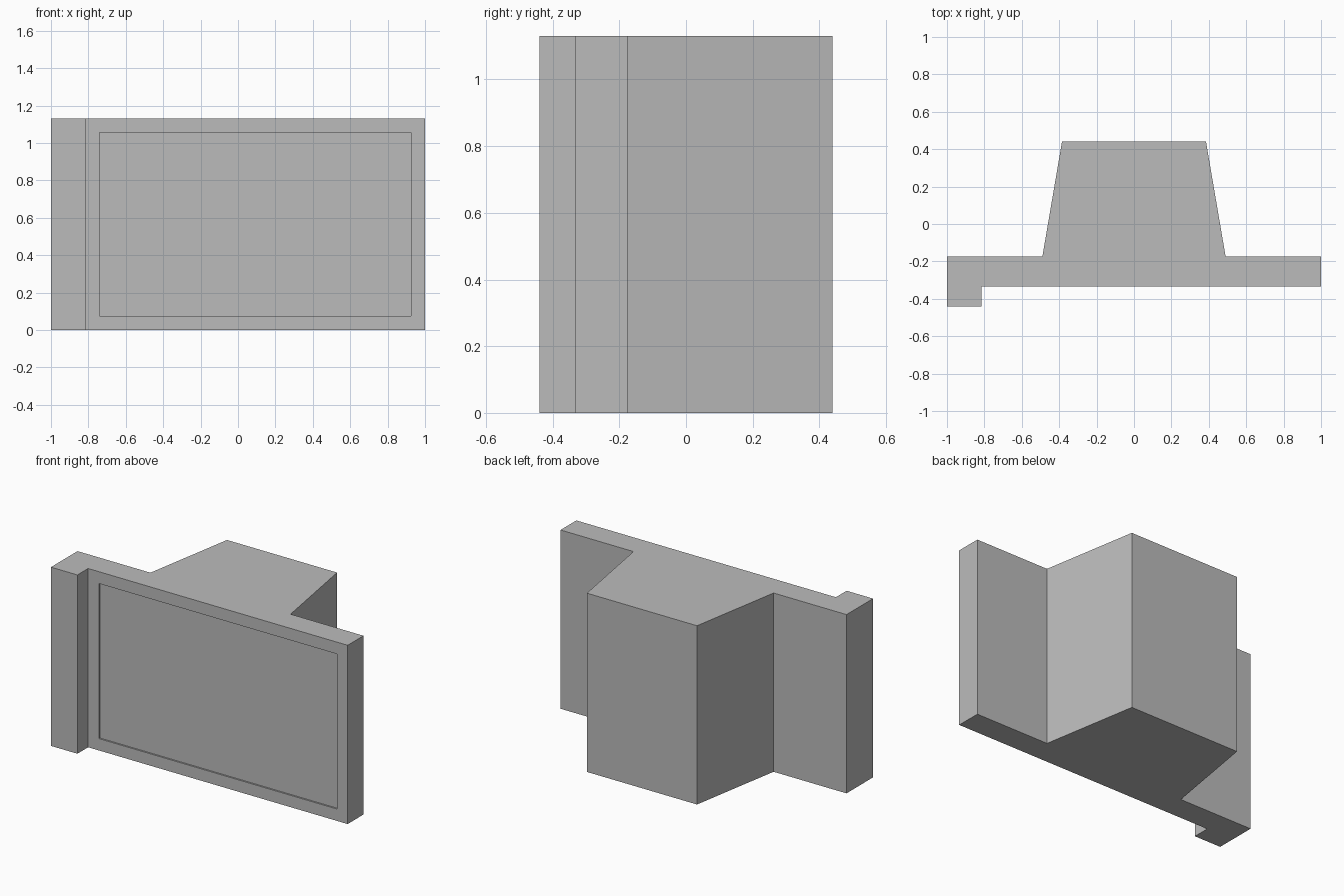
import bpy
import bmesh
from mathutils import Vector

cube = bpy.data.objects.get("Cube")
if cube:
    bpy.data.objects.remove(cube, do_unlink=True)

HEIGHT = 1.13
BORDER = 0.075
RECESS = 0.01

# Plain grey material
grey = bpy.data.materials.new("plain_grey")
grey.use_nodes = True
colour = (0.5, 0.5, 0.5, 1)
grey.diffuse_color = colour
grey.node_tree.nodes["Principled BSDF"].inputs["Base Color"].default_value = colour

# Plan outline: front panel with a lip on one end and a tapered block behind
outline = [
    (-1, -0.44), (-0.815, -0.44), (-0.815, -0.333), (1, -0.333),
    (1, -0.175), (0.49, -0.175), (0.385, 0.44), (-0.385, 0.44),
    (-0.49, -0.175), (-1, -0.175),
]

bm = bmesh.new()
base = bm.faces.new([bm.verts.new((x, y, 0)) for x, y in outline])
raised = bmesh.ops.extrude_face_region(bm, geom=[base], use_keep_orig=True)
bmesh.ops.translate(
    bm, vec=(0, 0, HEIGHT),
    verts=[v for v in raised["geom"] if isinstance(v, bmesh.types.BMVert)])
bmesh.ops.recalc_face_normals(bm, faces=bm.faces)

# Shallow straight-walled recess in the wide front face
front = max((f for f in bm.faces if f.normal.y < -0.9), key=lambda f: f.calc_area())
bmesh.ops.inset_region(bm, faces=[front], thickness=BORDER, use_even_offset=True)
sunk = bmesh.ops.extrude_discrete_faces(bm, faces=[front])["faces"][0]
bmesh.ops.translate(bm, vec=Vector((0, RECESS, 0)), verts=sunk.verts)
bmesh.ops.recalc_face_normals(bm, faces=bm.faces)

mesh = bpy.data.meshes.new("recessed_panel_block")
bm.to_mesh(mesh)
bm.free()
mesh.materials.append(grey)
panel = bpy.data.objects.new("recessed_panel_block", mesh)
bpy.context.collection.objects.link(panel)
